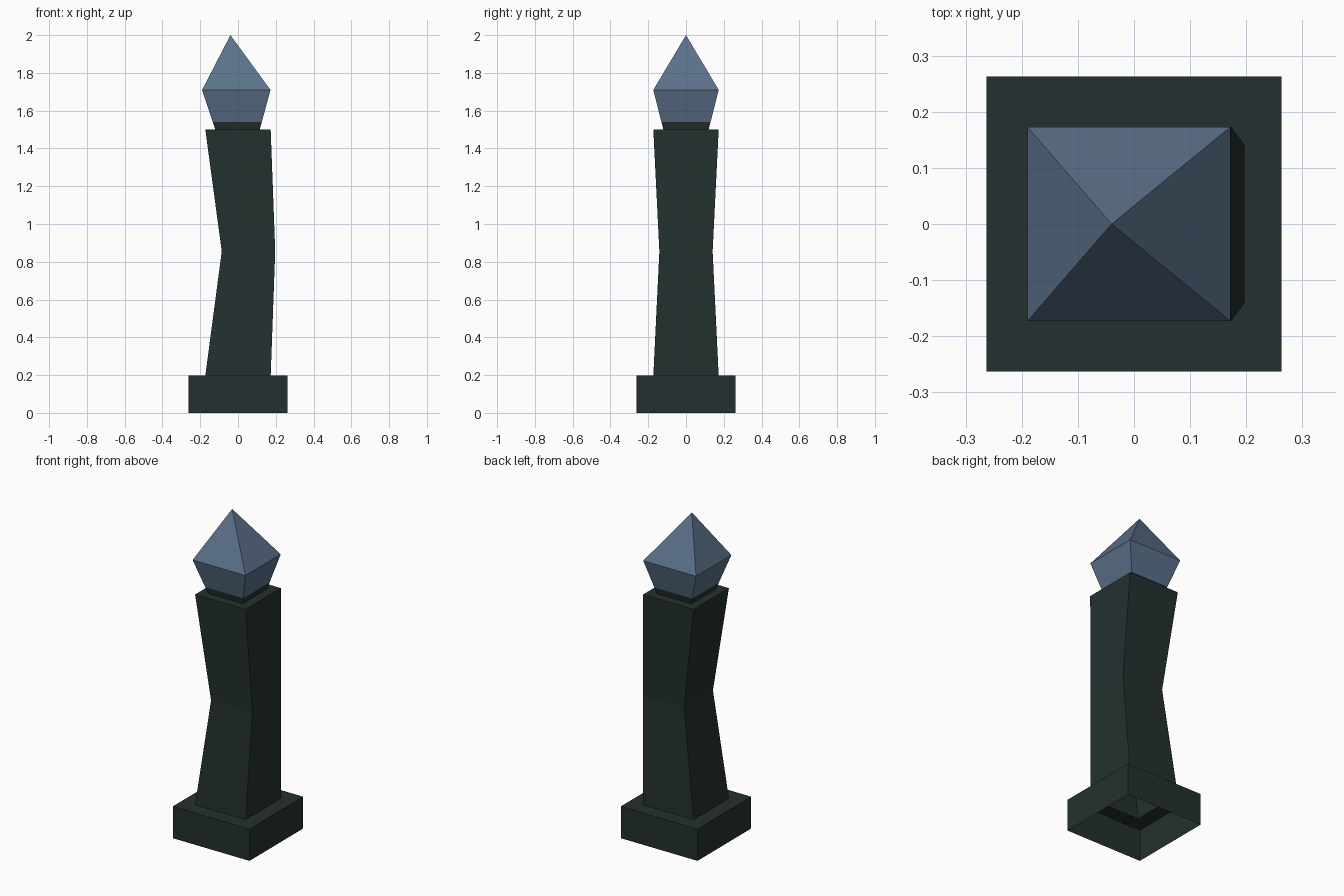
import bpy, bmesh

if "Cube" in bpy.data.objects:
    bpy.data.objects.remove(bpy.data.objects["Cube"])


def material(name, rgb):
    m = bpy.data.materials.new(name)
    m.diffuse_color = (*rgb, 1)
    m.use_nodes = True
    m.node_tree.nodes["Principled BSDF"].inputs["Base Color"].default_value = m.diffuse_color
    return m


stone = material("dark stone", (0.018, 0.030, 0.029))
crystal = material("blue crystal", (0.105, 0.165, 0.255))


def loft(name, rings, mat, tip=None):
    """Open square tube through rings (x_min, x_max, half_depth, z), with optional point."""
    bm = bmesh.new()
    loops = [[bm.verts.new(p) for p in ((a, -d, z), (b, -d, z), (b, d, z), (a, d, z))]
             for a, b, d, z in rings]
    for lo, hi in zip(loops, loops[1:]):
        for i in range(4):
            j = (i + 1) % 4
            bm.faces.new((lo[i], lo[j], hi[j], hi[i]))
    if tip:
        t = bm.verts.new(tip)
        for i in range(4):
            bm.faces.new((loops[-1][i], loops[-1][(i + 1) % 4], t))
    me = bpy.data.meshes.new(name)
    bm.to_mesh(me)
    bm.free()
    me.materials.append(mat)
    ob = bpy.data.objects.new(name, me)
    bpy.context.collection.objects.link(ob)
    return ob


# Plinth, open underneath, with a ledge around the post
W, P = 0.263, 0.173
loft("plinth", [(-W, W, W, 0), (-W, W, W, 0.197), (-P, P, P, 0.197)], stone)

# Bent hollow post with a ledge on top and a flared collar
collar_top = (-0.134, 0.126, 0.130, 1.54)
loft("post", [(-P, P, P, 0.197), (-0.086, 0.197, 0.141, 0.855), (-P, P, P, 1.5),
              (-0.120, 0.115, 0.120, 1.5), collar_top], stone)

# Faceted crystal with an off-centre point
loft("crystal", [collar_top, (-0.190, 0.172, P, 1.71)], crystal, tip=(-0.04, 0, 2))
